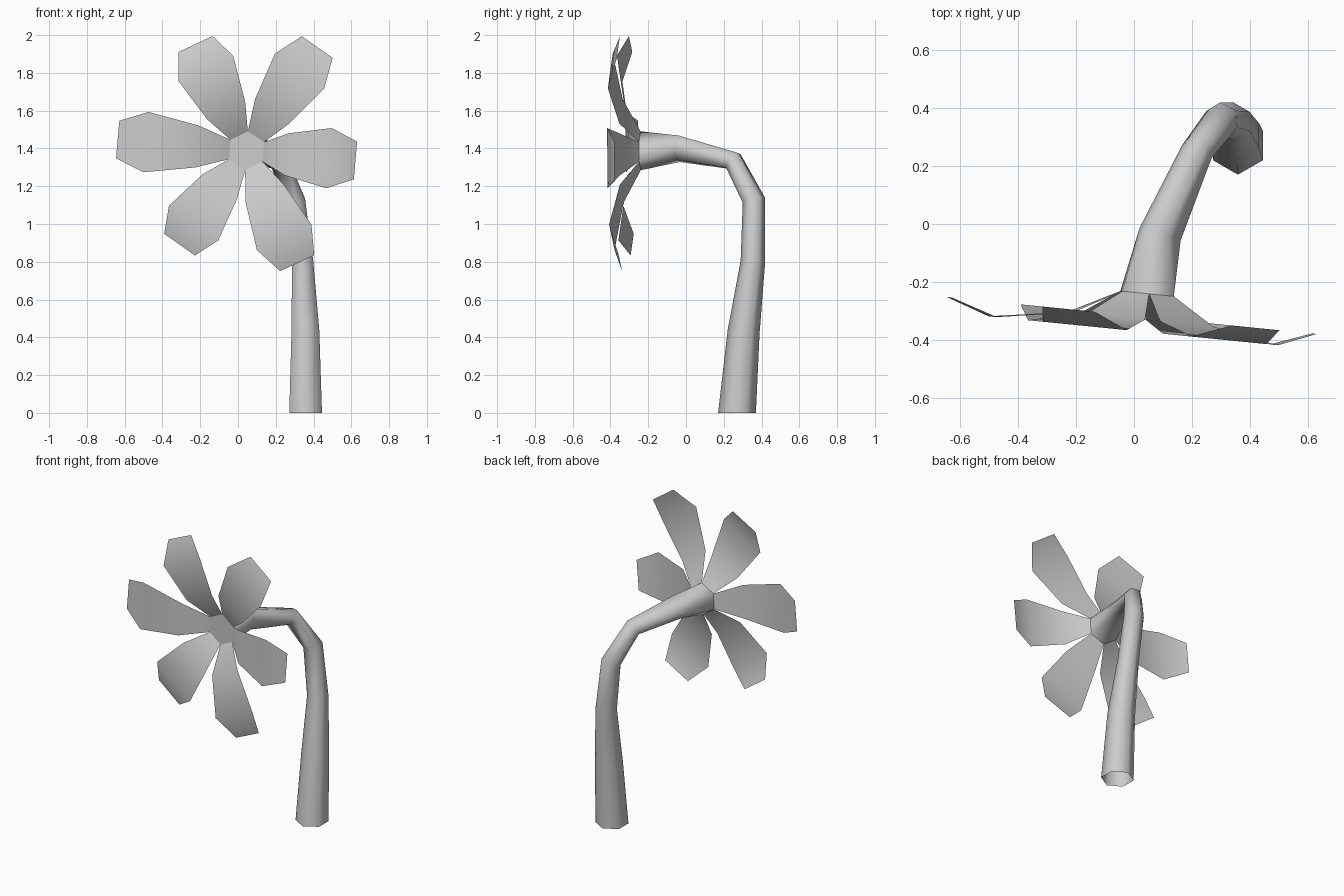
import bpy, math
from mathutils import Vector

if "Cube" in bpy.data.objects:
    bpy.data.objects.remove(bpy.data.objects["Cube"])


def make(name, verts, faces, smooth=True):
    mesh = bpy.data.meshes.new(name)
    mesh.from_pydata([tuple(v) for v in verts], [], faces)
    for p in mesh.polygons:
        p.use_smooth = smooth
    obj = bpy.data.objects.new(name, mesh)
    bpy.context.collection.objects.link(obj)
    return obj


SIDES = 6
facing = Vector((-0.1, -1, 0)).normalized()   # direction the flower looks
across = Vector((1, -0.1, 0)).normalized()    # flower's right, seen from the front
up = Vector((0, 0, 1))

# Stem: path centre and radius per ring, hexagonal section
path = [((0.358, 0.27, 0), 0.10), ((0.357, 0.305, 0.43), 0.085),
        ((0.342, 0.354, 0.80), 0.065), ((0.302, 0.36, 1.125), 0.061),
        ((0.217, 0.25, 1.335), 0.056), ((0.09, -0.035, 1.398), 0.075),
        ((0.045, -0.24, 1.388), 0.103)]
pts = [Vector(p) for p, r in path]
verts = []
e1 = Vector((0, 1, 0))
for i, (p, r) in enumerate(path):
    if i == 0:
        t = up.copy()
    elif i == len(path) - 1:
        t = facing
        a = math.radians(86)
        e1 = across * math.cos(a) + up * math.sin(a)
    else:
        t = ((pts[i] - pts[i - 1]).normalized() + (pts[i + 1] - pts[i]).normalized()).normalized()
    e2 = t.cross(e1).normalized()
    e1 = e2.cross(t)
    for k in range(SIDES):
        a = math.tau * k / SIDES
        verts.append(pts[i] + (e1 * math.cos(a) + e2 * math.sin(a)) * r)
faces = []
for i in range(len(path) - 1):
    for k in range(SIDES):
        n = (k + 1) % SIDES
        faces.append((i * SIDES + k, i * SIDES + n, (i + 1) * SIDES + n, (i + 1) * SIDES + k))
make("stem", verts, faces)

# Flat centre closing the stem's end
rim = verts[-SIDES:]
make("flower_centre", rim, [tuple(range(SIDES))], smooth=False)

# Petals: one per rim edge, each with its own length
lengths = [0.623, 0.68, 0.607, 0.657, 0.59, 0.67]
profile = [(0.38, 0.112, 0.09), (0.77, 0.16, 0.132), (1.0, 0.10, 0.08)]  # reach, half width, depth
centre = pts[-1]
for k, length in enumerate(lengths):
    a = math.radians(115 + 60 * k)
    out = across * math.cos(a) + up * math.sin(a)
    side = across * -math.sin(a) + up * math.cos(a)
    pv = [rim[k], rim[(k + 1) % SIDES]]
    for reach, half, depth in profile:
        mid = centre + out * reach * length + facing * depth
        pv += [mid - side * half, mid + side * half]
    make("petal_%d" % (k + 1), pv,
         [(2 * j, 2 * j + 2, 2 * j + 3, 2 * j + 1) for j in range(3)])
